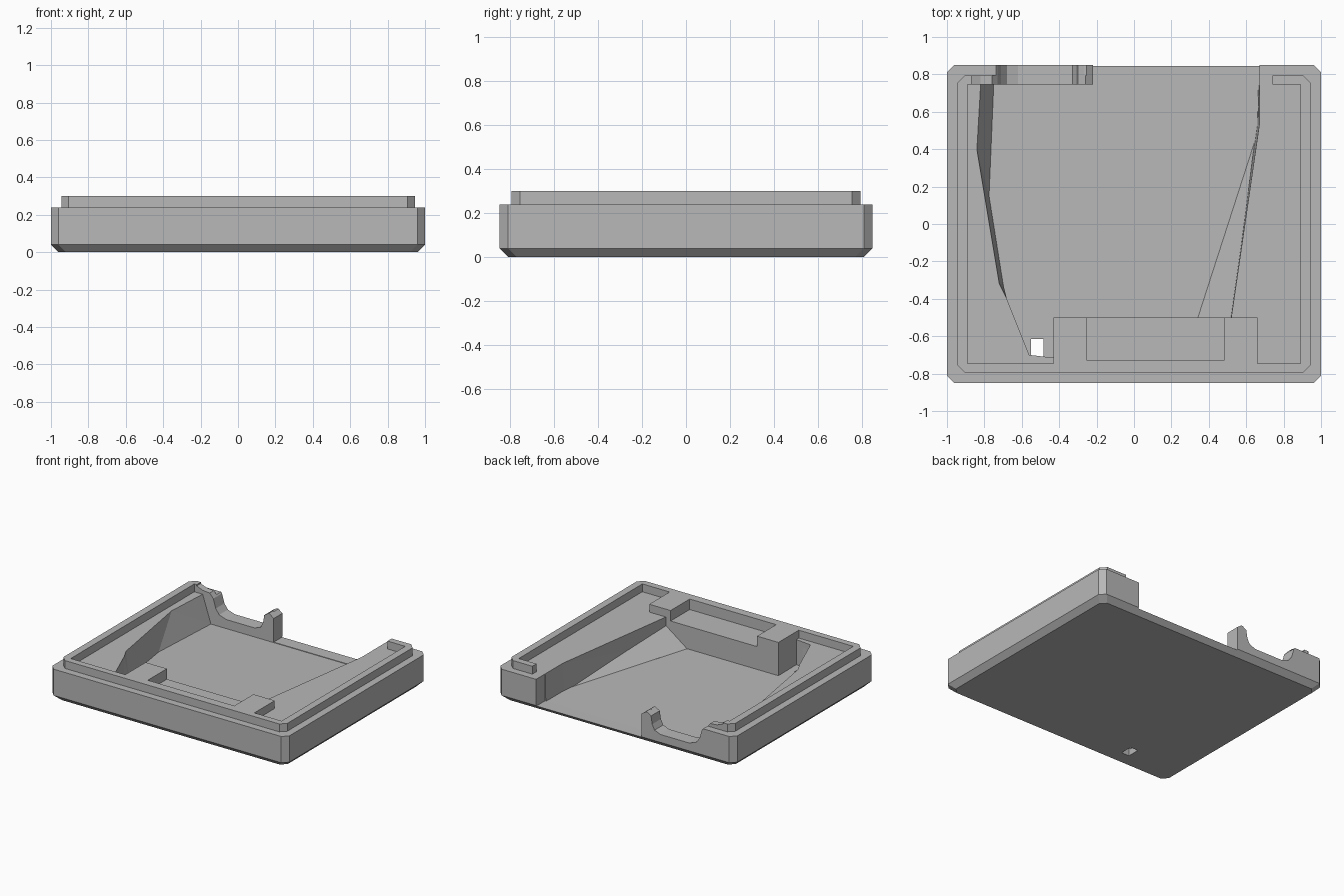
import bpy, bmesh

cube = bpy.data.objects.get("Cube")
if cube:
    bpy.data.objects.remove(cube, do_unlink=True)

GREY = (0.48, 0.48, 0.48, 1)
mat = bpy.data.materials.new("plain grey")
mat.use_nodes = True
mat.diffuse_color = GREY
mat.node_tree.nodes["Principled BSDF"].inputs["Base Color"].default_value = GREY


def loft(name, sections):
    """Closed solid through loops of equal point count."""
    bm = bmesh.new()
    rings = [[bm.verts.new(p) for p in s] for s in sections]
    n = len(rings[0])
    for a, b in zip(rings, rings[1:]):
        for i in range(n):
            j = (i + 1) % n
            bm.faces.new((a[i], a[j], b[j], b[i]))
    caps = [bm.faces.new(rings[0]), bm.faces.new(rings[-1])]
    bmesh.ops.triangulate(bm, faces=caps)
    bmesh.ops.triangulate(bm, faces=[f for f in bm.faces if len(f.verts) > 3])
    bmesh.ops.recalc_face_normals(bm, faces=bm.faces)
    me = bpy.data.meshes.new(name)
    bm.to_mesh(me)
    bm.free()
    me.materials.append(mat)
    ob = bpy.data.objects.new(name, me)
    bpy.context.collection.objects.link(ob)
    return ob


def octagon(hx, hy, c, z):
    """Rectangle with cut corners."""
    return [(hx - c, -hy, z), (hx, c - hy, z), (hx, hy - c, z), (hx - c, hy, z),
            (c - hx, hy, z), (-hx, hy - c, z), (-hx, c - hy, z), (c - hx, -hy, z)]


def box(name, x0, x1, y0, y1, z0, z1):
    base = [(x0, y0), (x1, y0), (x1, y1), (x0, y1)]
    return loft(name, [[(x, y, z) for x, y in base] for z in (z0, z1)])


def combine(target, other, operation):
    mod = target.modifiers.new(operation, "BOOLEAN")
    mod.operation, mod.solver, mod.object = operation, "EXACT", other
    bpy.context.view_layer.objects.active = target
    bpy.ops.object.modifier_apply(modifier=mod.name)
    bpy.data.objects.remove(other, do_unlink=True)


# Tray body with chamfered underside and raised lip
tray = loft("tray", [octagon(0.96, 0.81, 0.04, 0), octagon(1, 0.85, 0.04, 0.04),
                     octagon(1, 0.85, 0.04, 0.24)])
combine(tray, loft("lip", [octagon(0.945, 0.795, 0.04, z) for z in (0.2, 0.3)]), "UNION")

# Shelf inside the lip, and the front block with its recess
combine(tray, box("shelf_cut", -0.89, 0.89, -0.745, 0.745, 0.24, 0.5), "DIFFERENCE")
combine(tray, box("front_block", -0.43, 0.66, -0.77, -0.5, 0.1, 0.3), "UNION")
combine(tray, box("recess_cut", -0.25, 0.48, -0.73, -0.45, 0.22, 0.5), "DIFFERENCE")

# Main cavity with a sloping left wall and a slightly tilted floor
rim = [(-0.82, 0.745), (-0.84, 0.4), (-0.72, -0.32), (-0.68, -0.4), (-0.56, -0.7),
       (-0.43, -0.715), (-0.43, -0.5), (0.52, -0.5), (0.67, 0.53), (0.67, 0.745)]
foot = [(-0.75, 0.745), (-0.775, 0.15), (-0.7, -0.32)] + rim[3:7] + [
    (0.515, -0.5), (0.66, 0.53), (0.665, 0.745)]
cavity = loft("cavity_cut", [[(x, y, 0.04 - 0.012 * y) for x, y in foot],
                             [(x, y, 0.24) for x, y in rim],
                             [(x, y, 0.4) for x, y in rim]])
combine(tray, cavity, "DIFFERENCE")

# Rear opening: rounded saddle, post, wide gap and corner step
opening = [(-0.87, 0.5), (-0.87, 0.29), (-0.82, 0.27), (-0.76, 0.265), (-0.73, 0.23),
           (-0.71, 0.16), (-0.68, 0.12), (-0.62, 0.1), (-0.38, 0.1), (-0.33, 0.12),
           (-0.31, 0.16), (-0.3, 0.22), (-0.26, 0.245), (-0.22, 0.215), (-0.22, 0.035),
           (0.67, 0.035), (0.67, 0.24), (0.74, 0.24), (0.74, 0.5)]
combine(tray, loft("opening_cut", [[(x, y, z) for x, z in opening] for y in (0.74, 1)]),
        "DIFFERENCE")

# Small slot through the floor
combine(tray, box("slot_cut", -0.55, -0.485, -0.71, -0.615, -0.1, 0.2), "DIFFERENCE")

# Triangular ramp on the floor beside the right wall
top = [(0.34, -0.505, 0.046), (0.525, -0.505, 0.18), (0.645, 0.44, 0.035)]
loft("floor_ramp", [[(x, y, 0.02) for x, y, z in top], top])
